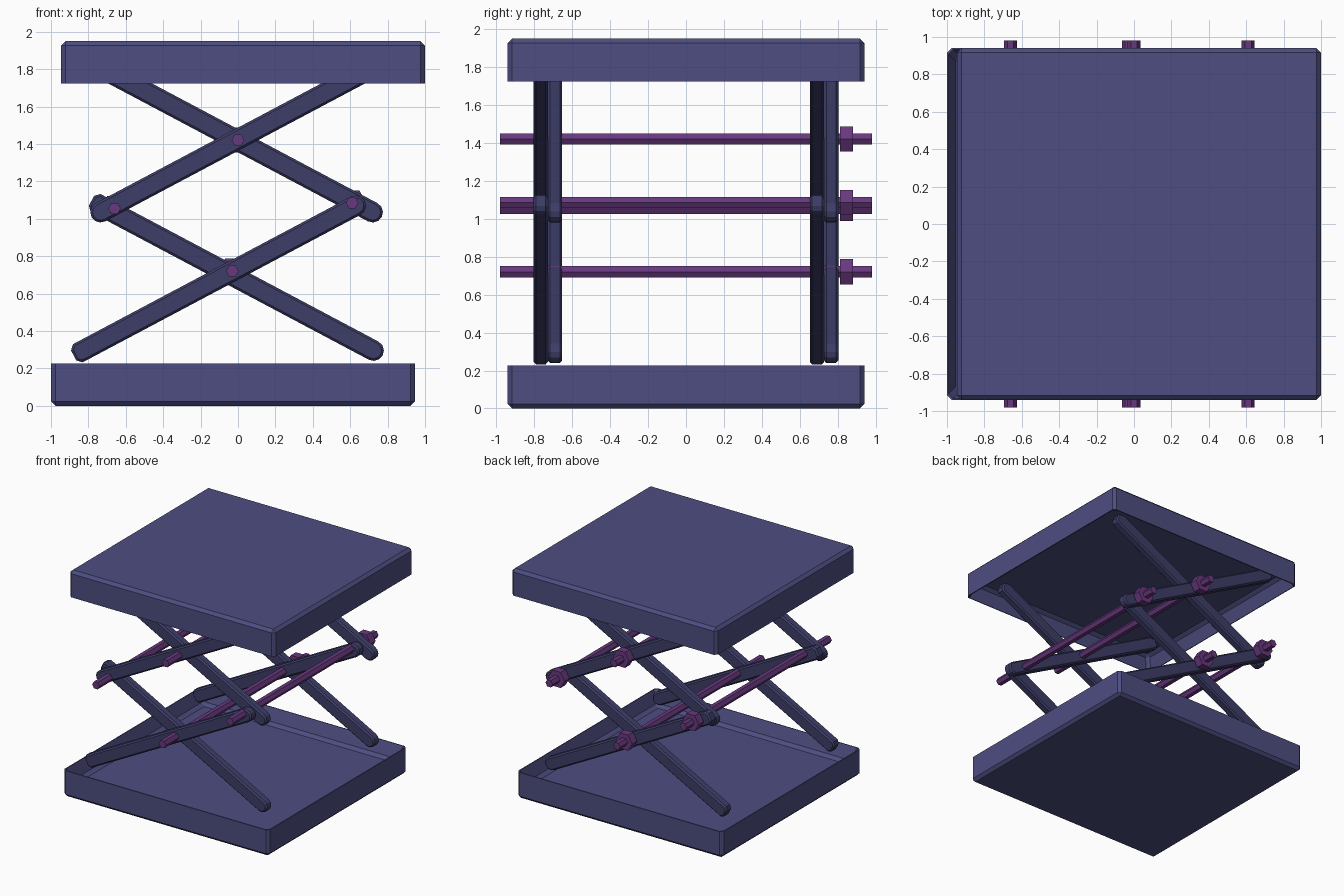
import bpy, bmesh, math
from mathutils import Matrix, Vector

if "Cube" in bpy.data.objects:
    bpy.data.objects.remove(bpy.data.objects["Cube"])


def material(name, rgb):
    m = bpy.data.materials.new(name)
    m.diffuse_color = (*rgb, 1)
    m.use_nodes = True
    m.node_tree.nodes["Principled BSDF"].inputs["Base Color"].default_value = m.diffuse_color
    return m


BLUE = material("tray_blue", (0.075, 0.075, 0.22))
DARK = material("arm_blue", (0.047, 0.047, 0.14))
PURPLE = material("rod_purple", (0.14, 0.04, 0.21))


def finish(name, bm, mat, bevel=0):
    bmesh.ops.recalc_face_normals(bm, faces=bm.faces)
    me = bpy.data.meshes.new(name)
    bm.to_mesh(me)
    bm.free()
    me.materials.append(mat)
    ob = bpy.data.objects.new(name, me)
    bpy.context.collection.objects.link(ob)
    if bevel:
        mod = ob.modifiers.new("edge_chamfer", "BEVEL")
        mod.width, mod.segments = bevel, 1
        mod.limit_method, mod.angle_limit = "ANGLE", math.radians(50)
    return ob


# open tray: a box whose open side is inset and pushed in
def tray(name, cx, z0, side):
    bm = bmesh.new()
    bmesh.ops.create_cube(bm, size=1)
    bmesh.ops.scale(bm, vec=(1.945, 1.88, 0.25), verts=bm.verts)
    bmesh.ops.translate(bm, vec=(cx, 0, z0 + 0.125), verts=bm.verts)
    bm.normal_update()
    rim = max(bm.faces, key=lambda f: f.calc_center_median().z * side)
    bmesh.ops.inset_region(bm, faces=[rim], thickness=0.075)
    bmesh.ops.translate(bm, vec=(0, 0, -0.15 * side), verts=rim.verts)
    finish(name, bm, BLUE, 0.024)


tray("base_tray", -0.0275, 0, 1)
tray("top_tray", 0.0275, 1.70, -1)


# flat bar from a to b in the xz plane, square-cut at a and rounded at b
def arm(name, a, b, y):
    r = 0.055
    a, b = Vector(a), Vector(b)
    u = (b - a).normalized()
    v = Vector((-u.y, u.x))
    L = (b - a).length
    c = 0.025
    pts = [(r - 0.03, -r), (0, -r), (-r + c, -r), (-r, -r + c),
           (-r, r - c), (-r + c, r)][2:]
    pts += [(L + r * math.cos(t), r * math.sin(t))
            for t in [math.radians(90 - 30 * k) for k in range(7)]]
    bm = bmesh.new()
    ring = []
    for s, w in pts:
        p = a + u * s + v * w
        ring.append(bm.verts.new((p.x, y - 0.0375, p.y)))
    face = bm.faces.new(ring)
    ext = bmesh.ops.extrude_face_region(bm, geom=[face])["geom"]
    bmesh.ops.translate(bm, vec=(0, 0.075, 0),
                        verts=[g for g in ext if isinstance(g, bmesh.types.BMVert)])
    finish(name, bm, DARK, 0.012)


# scissor arms: the same crossed pair at the front and the back
for label, y in (("front", -0.765), ("back", 0.69)):
    arm(f"{label}_lower_rising_arm", (-0.83, 0.295), (0.63, 1.07), y)
    arm(f"{label}_upper_rising_arm", (0.725, 1.81), (-0.735, 1.035), y)
    arm(f"{label}_lower_falling_arm", (-0.735, 1.07), (0.725, 0.295), y + 0.075)
    arm(f"{label}_upper_falling_arm", (-0.74, 1.81), (0.72, 1.035), y + 0.075)


# hexagonal bar along y
def hex_bar(name, x, z, r, y0, y1, bevel=0):
    bm = bmesh.new()
    turn = (Matrix.Translation((x, (y0 + y1) / 2, z))
            @ Matrix.Rotation(math.radians(90), 4, "X")
            @ Matrix.Rotation(math.radians(30), 4, "Z"))
    bmesh.ops.create_cone(bm, cap_ends=True, segments=6, radius1=r, radius2=r,
                          depth=y1 - y0, matrix=turn)
    # put a corner on the +x side whatever the cone's starting angle
    if max(v.co.x for v in bm.verts) - x < r * 0.95:
        bmesh.ops.rotate(bm, cent=(x, 0, z), verts=bm.verts,
                         matrix=Matrix.Rotation(math.radians(30), 3, "Y"))
    finish(name, bm, PURPLE, bevel)


# pivot rods with a nut at the back end
for label, x, z in (("top", 0, 1.42), ("bottom", -0.03, 0.72),
                    ("left", -0.66, 1.055), ("right", 0.61, 1.085)):
    hex_bar(f"{label}_pivot_rod", x, z, 0.034, -0.98, 0.98)
    hex_bar(f"{label}_pivot_nut", x, z, 0.077, 0.812, 0.88)
